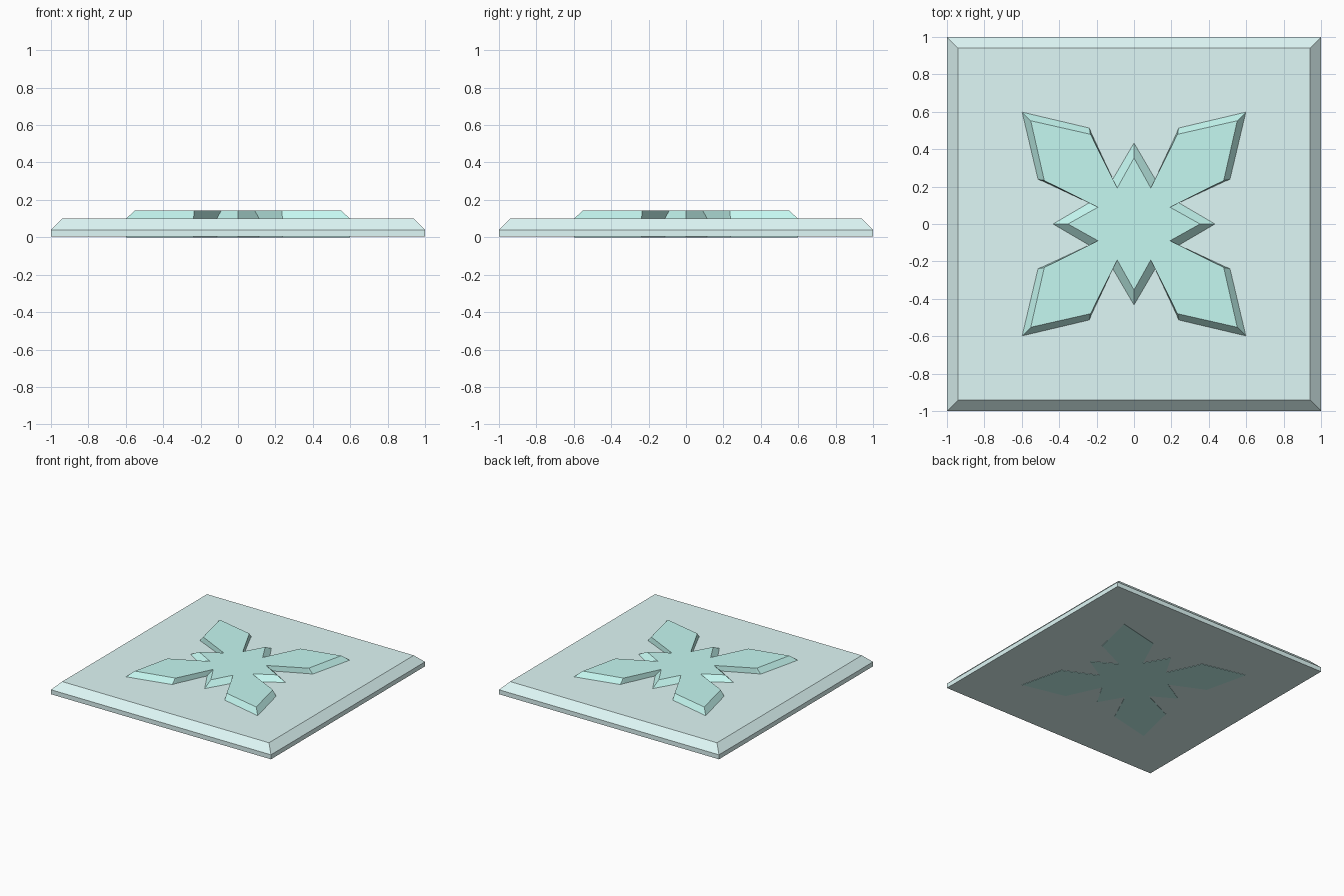
import bpy, math

if "Cube" in bpy.data.objects:
    bpy.data.objects.remove(bpy.data.objects["Cube"])


def material(name, colour):
    m = bpy.data.materials.new(name)
    m.diffuse_color = (*colour, 1)
    m.use_nodes = True
    m.node_tree.nodes["Principled BSDF"].inputs["Base Color"].default_value = m.diffuse_color
    return m


def stacked_rings(name, rings, mat):
    """Solid through equal-length rings of (x, y, z) points, capped at both ends."""
    n = len(rings[0])
    verts = [p for ring in rings for p in ring]
    faces = [tuple(reversed(range(n))), tuple(range(len(verts) - n, len(verts)))]
    for k in range(len(rings) - 1):
        for i in range(n):
            j = (i + 1) % n
            faces.append((k * n + i, k * n + j, (k + 1) * n + j, (k + 1) * n + i))
    mesh = bpy.data.meshes.new(name)
    mesh.from_pydata(verts, [], faces)
    mesh.materials.append(mat)
    obj = bpy.data.objects.new(name, mesh)
    bpy.context.collection.objects.link(obj)
    return obj


def square(half, z):
    return [(-half, -half, z), (half, -half, z), (half, half, z), (-half, half, z)]


def star(points, z):
    """Half a quadrant: mirror across the diagonal, then turn four times."""
    quadrant = points + [(y, x) for x, y in points[-2:0:-1]]
    ring = []
    for k in range(4):
        c, s = round(math.cos(k * math.pi / 2)), round(math.sin(k * math.pi / 2))
        ring += [(c * x - s * y, s * x + c * y, z) for x, y in quadrant]
    return ring


pale = material("pale_aqua", (0.74, 0.94, 0.93))
teal = material("bright_aqua", (0.56, 0.94, 0.88))

# Square tile with a chamfered top edge
stacked_rings("base_tile", [square(1, 0.003), square(1, 0.04), square(0.94, 0.10)], pale)

# Raised star: spike tip, notch, arm shoulder (two points), arm tip
outer = [(0.433, 0), (0.24, 0.113), (0.488, 0.229), (0.513, 0.238), (0.598, 0.598)]
inner = [(0.353, 0), (0.192, 0.09), (0.473, 0.229), (0.48, 0.234), (0.552, 0.552)]
stacked_rings("star_relief", [star(outer, 0), star(outer, 0.10), star(inner, 0.142)], teal)
